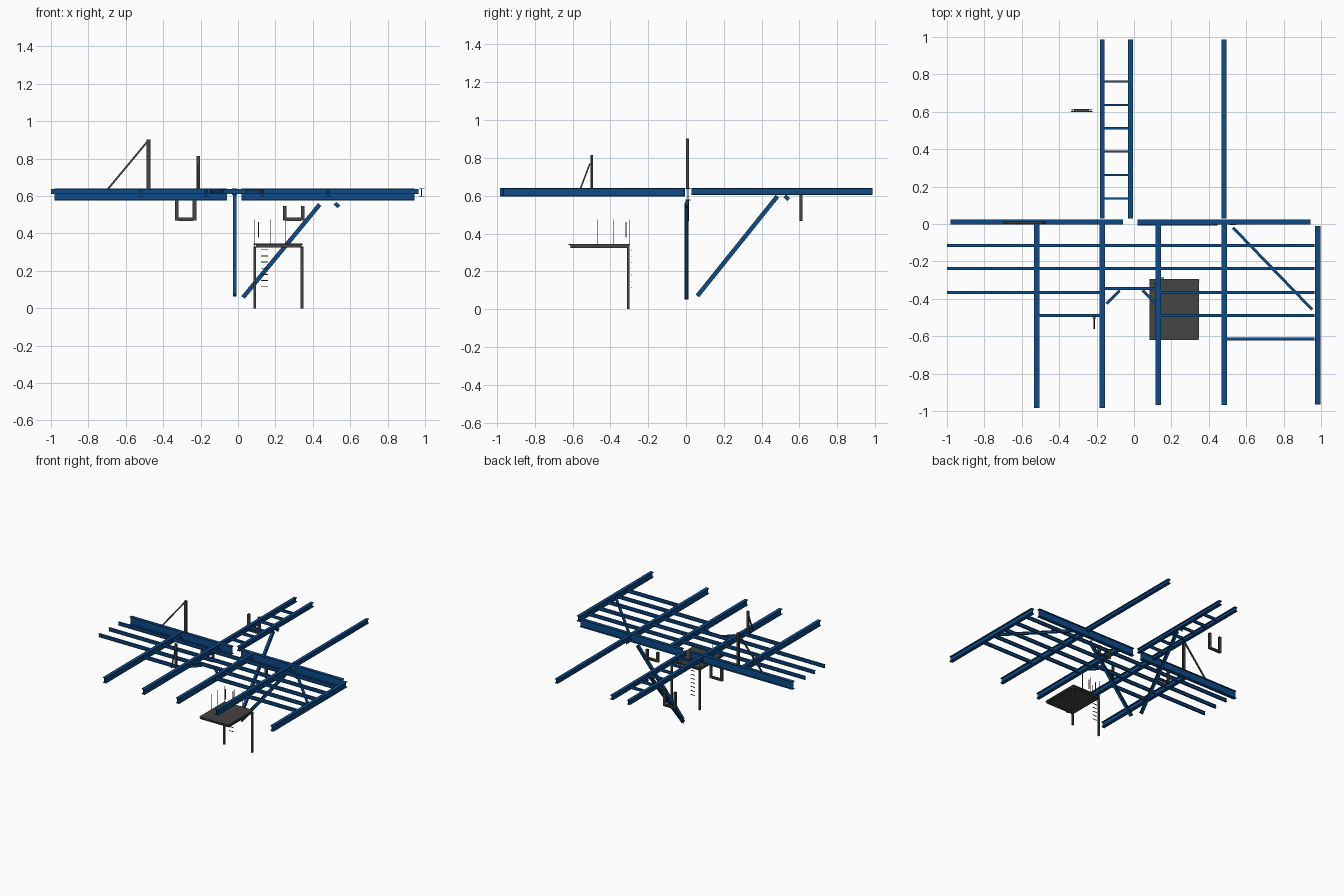
import bpy, bmesh
from mathutils import Vector

def mat(name, c):
    m = bpy.data.materials.new(name)
    m.diffuse_color = (*c, 1)
    return m

BLUE = mat("blue_steel", (0.004, 0.07, 0.25))
DARK = mat("dark_steel", (0.06, 0.058, 0.056))

def sweep(name, p, q, profile, m):
    """Extrude a closed 2D profile (side, up) from p to q."""
    p, q = Vector(p), Vector(q)
    d = (q - p).normalized()
    ref = Vector((0, 0, 1)) if abs(d.z) < 0.99 else Vector((0, 1, 0))
    side = d.cross(ref).normalized()
    up = side.cross(d)
    bm = bmesh.new()
    rings = [[bm.verts.new(e + side * a + up * b) for a, b in profile] for e in (p, q)]
    n = len(profile)
    for i in range(n):
        j = (i + 1) % n
        bm.faces.new((rings[0][i], rings[0][j], rings[1][j], rings[1][i]))
    bm.faces.new(rings[0][::-1])
    bm.faces.new(rings[1])
    bmesh.ops.recalc_face_normals(bm, faces=bm.faces)
    me = bpy.data.meshes.new(name)
    bm.to_mesh(me)
    bm.free()
    me.materials.append(m)
    ob = bpy.data.objects.new(name, me)
    bpy.context.collection.objects.link(ob)
    return ob

def i_profile(w, h, t):
    a, b, c = w / 2, h / 2, t / 2
    return [(-a, -b), (a, -b), (a, t - b), (c, t - b), (c, b - t), (a, b - t),
            (a, b), (-a, b), (-a, b - t), (-c, b - t), (-c, t - b), (-a, t - b)]

def ibeam(name, p, q, w, h, t=0.005, m=BLUE):
    return sweep(name, p, q, i_profile(w, h, t), m)

def bar(name, p, q, w, h=None, m=DARK):
    a, b = w / 2, (h or w) / 2
    return sweep(name, p, q, [(-a, -b), (a, -b), (a, b), (-a, b)], m)

# Main girders across the middle
for x0, x1 in ((-0.98, -0.058), (0.019, 0.943)):
    ibeam("main_girder", (x0, 0.011, 0.608), (x1, 0.011, 0.608), 0.027, 0.065)

# Front floor beams
for x, y0, y1 in ((-0.52, -0.983, -0.004), (-0.17, -0.983, -0.004), (0.13, -0.968, -0.004),
                  (0.482, -0.968, -0.004), (0.982, -0.965, -0.01)):
    ibeam("front_beam", (x, y0, 0.619), (x, y1, 0.619), 0.028, 0.045)

# Back beams
for x in (-0.17, -0.018, 0.482):
    ibeam("back_beam", (x, 0.03, 0.623), (x, 0.987, 0.623), 0.026, 0.036)

# Secondary joists, one per bay
bays = [(-1.0, -0.527), (-0.513, -0.177), (-0.163, 0.123), (0.137, 0.475), (0.489, 0.965)]
for y, used in ((-0.115, (0, 1, 2, 3, 4)), (-0.238, (0, 1, 2, 3, 4)), (-0.366, (0, 1, 3, 4)),
                (-0.345, (2,)), (-0.49, (1, 3, 4)), (-0.614, (4,))):
    for i in used:
        a, b = bays[i]
        ibeam("joist", (a, y, 0.625), (b, y, 0.625), 0.016, 0.026, 0.004)

# Rungs between the two back beams
for k in range(6):
    y = 0.136 + k * 0.1253
    ibeam("back_rung", (-0.163, y, 0.627), (-0.024, y, 0.627), 0.011, 0.022, 0.003)

# Flat bracing in the floor
ibeam("floor_diagonal", (0.53, -0.02, 0.622), (0.953, -0.458, 0.622), 0.015, 0.02, 0.004)
ibeam("left_corner_brace", (-0.147, -0.427, 0.622), (-0.077, -0.355, 0.622), 0.015, 0.022, 0.004)
ibeam("right_corner_brace", (0.12, -0.43, 0.622), (0.046, -0.355, 0.622), 0.015, 0.022, 0.004)

# Sloping struts below with their short end pieces
ibeam("side_strut", (0.027, 0.003, 0.058), (0.437, 0.003, 0.555), 0.02, 0.023)
ibeam("back_strut", (-0.018, 0.06, 0.07), (-0.018, 0.483, 0.597), 0.02, 0.023)
ibeam("side_strut_end", (0.518, 0.003, 0.561), (0.54, 0.003, 0.543), 0.018, 0.02)
ibeam("back_strut_end", (-0.018, 0.523, 0.599), (-0.018, 0.543, 0.579), 0.018, 0.02)

# Hanging U brackets
for x, y, top in ((-0.28, 0.008, 0.575), (0.298, 0.008, 0.548), (-0.28, 0.608, 0.606)):
    for s in (-0.048, 0.048):
        ibeam("bracket_arm", (x + s, y, 0.468), (x + s, y, top), 0.02, 0.016, 0.003, DARK)
    ibeam("bracket_base", (x - 0.04, y, 0.476), (x + 0.04, y, 0.476), 0.016, 0.017, 0.003, DARK)

# Upright posts with thin back stays
ibeam("tall_post", (-0.478, 0.008, 0.64), (-0.478, 0.008, 0.902), 0.02, 0.018, 0.004, DARK)
bar("tall_post_stay", (-0.695, 0.008, 0.638), (-0.487, 0.008, 0.888), 0.01)
ibeam("short_post", (-0.213, -0.498, 0.638), (-0.213, -0.498, 0.815), 0.02, 0.014, 0.004, DARK)
bar("short_post_stay", (-0.213, -0.558, 0.638), (-0.213, -0.508, 0.77), 0.008)

# Low platform: deck sheet, edge frame and two legs
bar("platform_deck", (0.215, -0.62, 0.342), (0.215, -0.295, 0.342), 0.262, 0.006)
for x in (0.09, 0.342):
    ibeam("platform_side", (x, -0.612, 0.332), (x, -0.3, 0.332), 0.012, 0.016, 0.003, DARK)
    ibeam("platform_leg", (x, -0.305, 0), (x, -0.305, 0.33), 0.014, 0.014, 0.003, DARK)
for y in (-0.608, -0.305):
    ibeam("platform_end", (0.096, y, 0.332), (0.336, y, 0.332), 0.012, 0.016, 0.003, DARK)

# Thin rail posts, ladder grips and ladder rungs
for x, y in ((0.087, -0.47), (0.087, -0.385), (0.087, -0.3), (0.175, -0.3), (0.252, -0.3)):
    bar("rail_post", (x, y, 0.345), (x, y, 0.474), 0.003)
for x in (0.109, 0.175):
    bar("ladder_grip", (x, -0.317, 0.378), (x, -0.317, 0.46), 0.005)
for k in range(7):
    z = 0.313 - k * 0.033
    bar("ladder_rung", (0.122, -0.289, z), (0.16, -0.289, z), 0.004)
